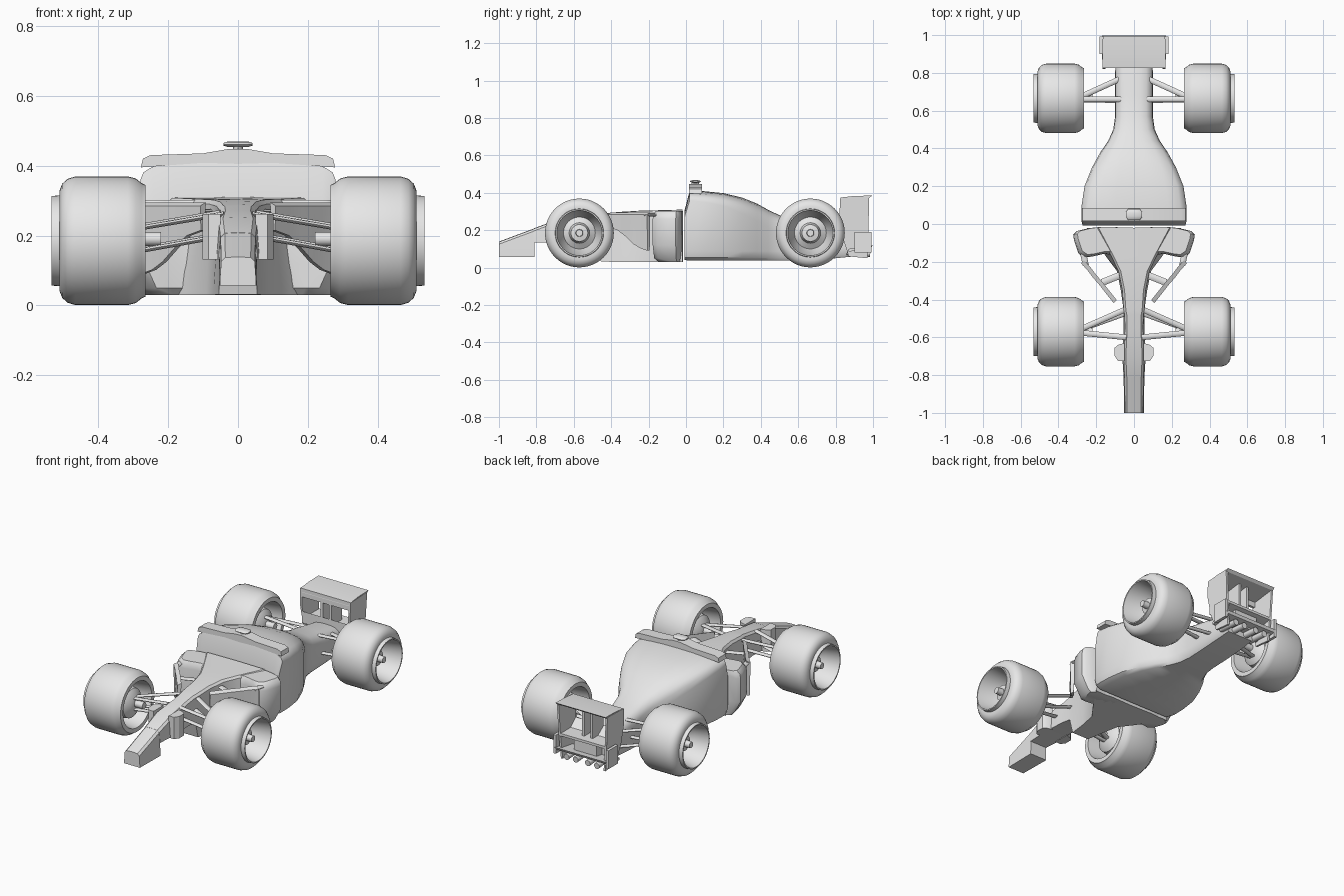
import bpy, bmesh, math
from mathutils import Vector

if "Cube" in bpy.data.objects:
    bpy.data.objects.remove(bpy.data.objects["Cube"])

grey = bpy.data.materials.new("body_grey")
grey.diffuse_color = (0.8, 0.8, 0.8, 1)
grey.use_nodes = True
grey.node_tree.nodes["Principled BSDF"].inputs["Base Color"].default_value = grey.diffuse_color


def finish(name, bm, angle=32):
    bmesh.ops.remove_doubles(bm, verts=bm.verts[:], dist=1e-5)
    bmesh.ops.recalc_face_normals(bm, faces=bm.faces[:])
    for f in bm.faces:
        f.smooth = True
    for e in bm.edges:
        e.smooth = len(e.link_faces) == 2 and e.calc_face_angle(0) < math.radians(angle)
    me = bpy.data.meshes.new(name)
    bm.to_mesh(me)
    bm.free()
    me.materials.append(grey)
    ob = bpy.data.objects.new(name, me)
    bpy.context.collection.objects.link(ob)
    return ob


def loft(name, rings, angle=32):
    """Skin closed rings of equal length and cap both ends."""
    bm = bmesh.new()
    rows = [[bm.verts.new(p) for p in r] for r in rings]
    n = len(rows[0])
    for a, b in zip(rows, rows[1:]):
        for i in range(n):
            bm.faces.new((a[i], a[(i + 1) % n], b[(i + 1) % n], b[i]))
    bm.faces.new(rows[0])
    bm.faces.new(rows[-1])
    return finish(name, bm, angle)


def mirrored(half):
    """Complete a half outline that starts and ends on the centre line."""
    return half + [(-x, v) for x, v in reversed(half[1:-1])]


def prism(name, outline, axis, lo, hi):
    def place(p, t):
        return {"x": (t, p[0], p[1]), "y": (p[0], t, p[1]), "z": (p[0], p[1], t)}[axis]
    return loft(name, [[place(p, t) for p in outline] for t in (lo, hi)])


def box(name, x0, x1, y0, y1, z0, z1):
    return prism(name, [(x0, y0), (x1, y0), (x1, y1), (x0, y1)], "z", z0, z1)


def rod(name, p, q, wide, high, seg=8):
    p, q = Vector(p), Vector(q)
    d = (q - p).normalized()
    side = d.cross(Vector((0, 0, 1))).normalized()
    up = side.cross(d)
    ring = [side * wide * math.cos(2 * math.pi * i / seg) + up * high * math.sin(2 * math.pi * i / seg)
            for i in range(seg)]
    return loft(name, [[p + r for r in ring], [q + r for r in ring]], 50)


# Wheels: tyre, dished rim and inner brake drum turned in one profile
WHEEL = [(.50, 0), (.50, .018), (.465, .02), (.46, .045), (.42, .055), (.40, .085), (.45, .105),
         (.533, .121), (.533, .128), (.51, .13), (.51, .145), (.503, .163), (.488, .177), (.465, .184),
         (.315, .184), (.292, .178), (.276, .165), (.265, .16), (.265, .135), (.38, .12),
         (.38, .1), (.30, .085), (.275, .05), (.27, 0)]


def wheel(name, y, s):
    seg = 48
    bm = bmesh.new()
    rows = []
    for k in range(seg):
        a = 2 * math.pi * k / seg
        rows.append([bm.verts.new((s * x, y + r * math.cos(a), .185 + r * math.sin(a))) for x, r in WHEEL])
    for k in range(seg):
        a, b = rows[k], rows[(k + 1) % seg]
        for i in range(len(WHEEL) - 1):
            bm.faces.new((a[i], a[i + 1], b[i + 1], b[i]))
    bmesh.ops.remove_doubles(bm, verts=bm.verts[:], dist=1e-5)
    bmesh.ops.dissolve_degenerate(bm, edges=bm.edges[:], dist=1e-6)
    return finish(name, bm)


# Nose and tub: y, bottom half width, top half width, floor, top
def tub_ring(y, wb, wt, zb, zt):
    r = .012
    return [(x, y, z) for x, z in mirrored([(0, zb), (wb, zb), (wb, zb + r), (wt, zt - r), (wt - r, zt), (0, zt + .002)])]


loft("nose_tip", [tub_ring(*v) for v in [(-1, .052, .048, .057, .137), (-.81, .055, .05, .057, .208)]])
loft("nose_and_tub", [tub_ring(*v) for v in [
    (-.815, .055, .05, .135, .207), (-.70, .062, .055, .135, .25), (-.55, .055, .048, .135, .272),
    (-.48, .055, .05, .125, .284), (-.455, .055, .055, .032, .287), (-.35, .07, .062, .03, .296),
    (-.25, .09, .082, .03, .302), (-.17, .15, .12, .03, .304), (-.02, .25, .2, .03, .308)]])

# Side pods, skinned upwards from one plan outline
POD = mirrored([(0, -.02), (.17, -.015), (.24, -.022), (.305, -.038), (.322, -.055), (.318, -.085), (.295, -.155),
                (.265, -.178), (.22, -.172), (.16, -.158), (.1, -.165), (0, -.2)])
loft("side_pods", [[(x * k, -.02 + (y + .02) * m, z) for x, y in POD] for z, k, m in
                   [(.03, .83, .8), (.05, .88, .95), (.12, 1, 1), (.26, 1, 1), (.285, .985, .97), (.302, .93, .9)]], 40)


# Engine cover and tail: y, half width, floor, shoulder height, top
def cover_ring(y, w, zb, zs, zt):
    d = zt - zs
    return [(x, y, z) for x, z in mirrored([(0, zb), (.86 * w, zb), (.96 * w, zb + .015), (w, zb + .05), (w, zs),
            (.97 * w, zs + .4 * d), (.88 * w, zs + .7 * d), (.65 * w, zs + .9 * d), (.35 * w, zs + .98 * d), (0, zt)])]


loft("engine_cover", [cover_ring(*v) for v in [
    (-.008, .272, .04, .27, .305), (.02, .279, .038, .36, .412), (.1, .277, .038, .35, .408),
    (.2, .262, .038, .33, .398), (.3, .222, .038, .29, .374), (.38, .178, .038, .25, .342), (.44, .137, .038, .215, .308),
    (.5, .11, .038, .19, .28), (.57, .1, .038, .17, .254), (.68, .1, .042, .155, .232),
    (.8, .1, .05, .14, .21), (.9, .095, .06, .13, .19)]], 40)

# Roll bar blade and camera on top
prism("roll_bar_blade", mirrored([(0, .405), (.1, .408), (.278, .395), (.272, .42), (.25, .43), (.1, .435), (.03, .447), (0, .448)]),
      "y", .015, .085)
rod("camera_stem", (0, .05, .43), (0, .051, .46), .014, .02)
loft("camera_bar", [[(x, .05 + .03 * k * math.cos(i * math.pi / 5), .461 + .008 * k * math.sin(i * math.pi / 5))
                     for i in range(10)] for x, k in [(-.042, .5), (-.03, 1), (.03, 1), (.042, .5)]])

# Rear wing top plane, lower beam and under tray
prism("rear_wing_plane", [(.825, .352), (.9, .362), (.98, .372), (.995, .385), (.9, .383), (.83, .375)], "x", -.165, .165)
prism("rear_wing_front_panel", [(.825, .325), (.84, .325), (.845, .375), (.826, .375)], "x", -.16, .16)
prism("rear_lower_beam", [(.825, .17), (.9, .165), (.975, .185), (.975, .2), (.88, .2), (.825, .24)], "x", -.155, .155)
box("rear_crash_block", -.075, .075, .86, .95, .09, .19)
prism("rear_tray", [(.87, .085), (.99, .105), (.998, .12), (.87, .1)], "x", -.17, .17)

for side, s in (("left", -1), ("right", 1)):
    for end, y in (("front", -.57), ("rear", .665)):
        wheel(f"{end}_{side}_wheel", y, s)

    # Nose side plates
    prism(f"{side}_nose_plate", [(s * .05, -.725), (s * .085, -.725), (s * .102, -.70), (s * .102, -.655),
                                 (s * .085, -.64), (s * .05, -.63)], "z", .132, .262)

    # Hanging deflector with a curved lower edge
    path = [(.1, -.41, .215), (.14, -.36, .20), (.175, -.315, .165), (.21, -.275, .125), (.24, -.235, .102), (.272, -.2, .09)]
    loft(f"{side}_deflector", [[(s * (x - .006), y + .006, zl), (s * (x + .006), y - .006, zl),
                                (s * (x + .008), y - .008, .285), (s * (x - .008), y + .008, .295)] for x, y, zl in path])
    rod(f"{side}_deflector_stay", (s * .07, -.27, .27), (s * .17, -.31, .27), .018, .006)
    rod(f"{side}_deflector_outer_stay", (s * .255, -.22, .28), (s * .27, -.15, .28), .016, .008)

    # Suspension arms: inner point, outer point
    arms = [((.04, -.45, .268), (.29, -.56, .225)), ((.04, -.60, .262), (.29, -.575, .22)),
            ((.04, -.47, .205), (.29, -.56, .16)), ((.04, -.60, .20), (.29, -.575, .155)),
            ((.07, .77, .19), (.29, .67, .23)), ((.07, .66, .22), (.29, .66, .235)),
            ((.07, .77, .10), (.29, .67, .14)), ((.07, .655, .12), (.29, .66, .14))]
    for i, ((ax, ay, az), (bx, by, bz)) in enumerate(arms):
        rod(f"{side}_suspension_arm_{i + 1}", (s * ax, ay, az), (s * bx, by, bz), .015, .007)
    for end, y in (("front", -.57), ("rear", .665)):
        rod(f"{end}_{side}_upright", (s * .22, y, .19), (s * .39, y, .19), .02, .02, 12)

    # Rear wing end plate, pillar, outer fin and exhaust pipes
    loft(f"{side}_wing_end_plate", [[(s * (t + k), y, z) for y, z, k in
         [(.825, .375, .02), (.82, .28, .018), (.835, .17, .01), (.87, .06, 0), (.97, .05, 0),
          (.975, .2, .012), (.98, .38, .02)]] for t in (.135, .147)])
    box(f"{side}_wing_pillar", s * .02, s * .035, .83, .93, .18, .365)
    box(f"{side}_tray_fin", s * .165, s * .182, .9, .992, .08, .19)
    for k, x in enumerate((.04, .1)):
        rod(f"{side}_exhaust_{k + 1}", (s * x, .86, .085), (s * x, .985, .075), .018, .018, 12)
